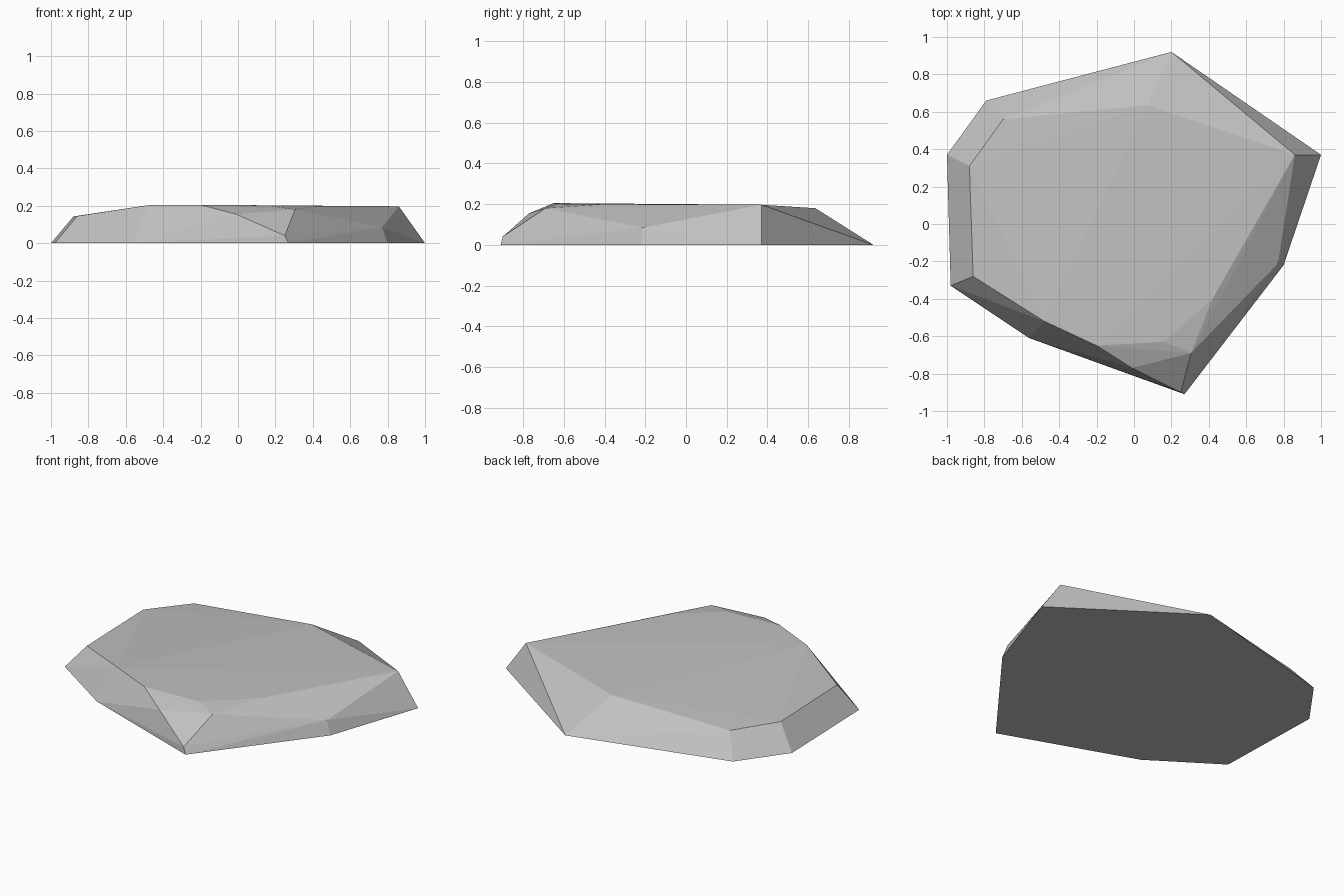
import bpy
import bmesh
import math

# Remove the default cube
default_cube = bpy.data.objects.get("Cube")
if default_cube:
    bpy.data.objects.remove(default_cube, do_unlink=True)


def make_material(name, rgb):
    material = bpy.data.materials.new(name)
    material.use_nodes = True
    colour = (*rgb, 1.0)
    material.diffuse_color = colour
    material.node_tree.nodes["Principled BSDF"].inputs["Base Color"].default_value = colour
    return material


def make_hull(name, points, material):
    """Wrap a faceted convex stone around its corner points."""
    bm = bmesh.new()
    for point in points:
        bm.verts.new(point)
    hull = bmesh.ops.convex_hull(bm, input=bm.verts[:])
    loose = set(hull["geom_interior"] + hull["geom_unused"])
    bmesh.ops.delete(bm, geom=[g for g in loose if isinstance(g, bmesh.types.BMVert)],
                     context="VERTS")
    # Merge the coplanar triangles, such as the flat underside
    bmesh.ops.dissolve_limit(bm, angle_limit=math.radians(0.5),
                             verts=bm.verts[:], edges=bm.edges[:])
    bmesh.ops.recalc_face_normals(bm, faces=bm.faces[:])
    mesh = bpy.data.meshes.new(name)
    bm.to_mesh(mesh)
    bm.free()
    mesh.materials.append(material)
    stone = bpy.data.objects.new(name, mesh)
    bpy.context.collection.objects.link(stone)
    return stone


# Outline of the stone on the ground
base_outline = [(-1, .37), (-.79, .66), (.2, .92), (1, .37),
                (.8, -.22), (.27, -.91), (-.56, -.61), (-.98, -.33)]

# Corners of the bevelled upper rim: left, back, right
upper_rim = [(-.86, -.28, .145), (-.88, .31, .143), (-.7, .56, .135),
             (.07, .635, .18), (.86, .37, .197), (.77, -.21, .085)]

# Chipped facets along the front
front_chips = [(.42, -.4, .2), (.305, -.69, .18), (.25, -.9, .04), (.16, -.63, .202),
               (-.01, -.77, .155), (-.2, -.65, .205), (-.48, -.52, .203)]

stone_grey = make_material("stone grey", (.53, .53, .53))
corners = [(x, y, 0) for x, y in base_outline] + upper_rim + front_chips
make_hull("flat_rock", corners, stone_grey)
